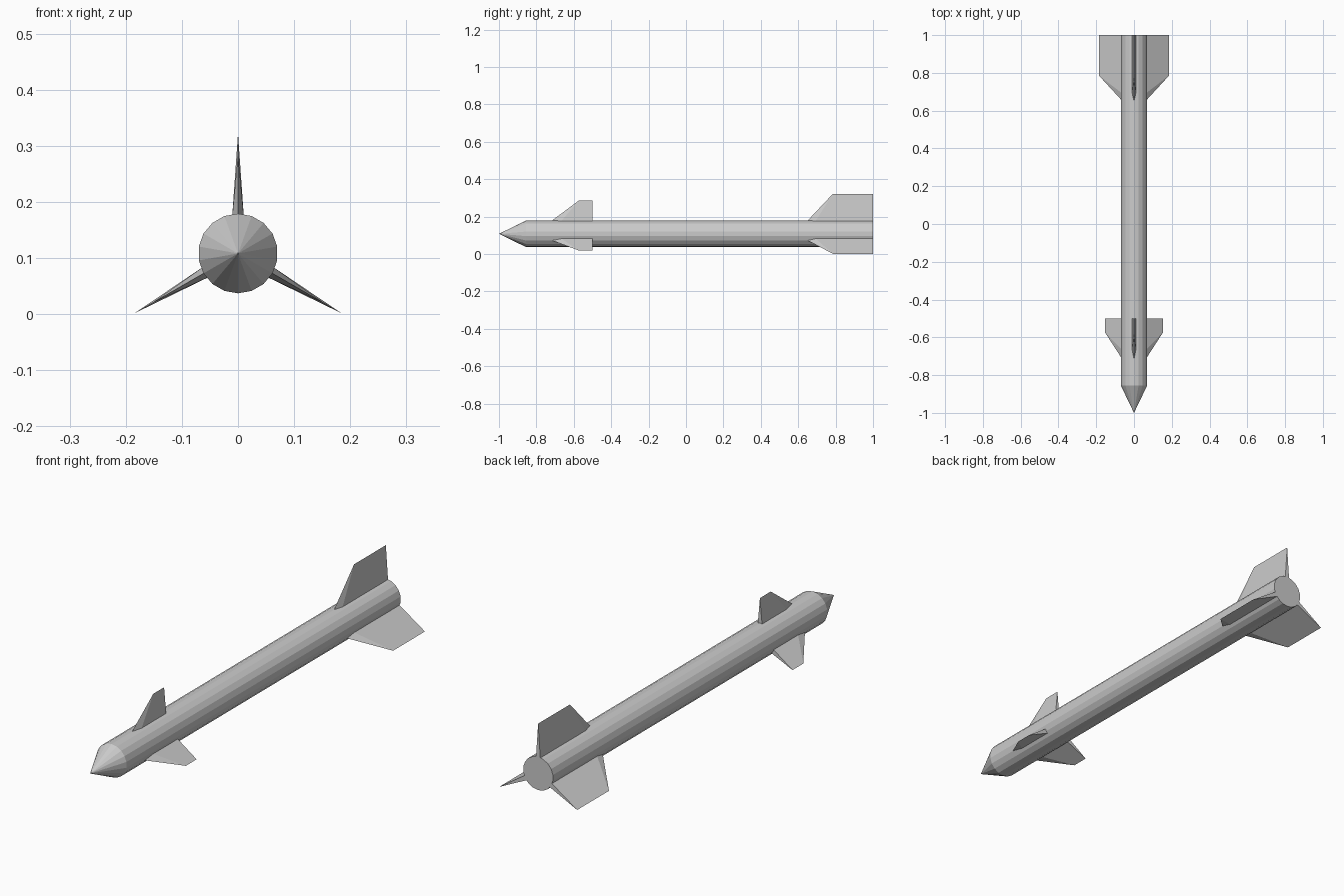
import bpy, bmesh
from math import radians, sin, cos, tau
from mathutils import Matrix, Vector

if "Cube" in bpy.data.objects:
    bpy.data.objects.remove(bpy.data.objects["Cube"])

AXIS_Z = 0.108      # height of the body axis
RADIUS = 0.071
SIDES = 18


def finish(name, bm):
    bmesh.ops.recalc_face_normals(bm, faces=bm.faces)
    mesh = bpy.data.meshes.new(name)
    bm.to_mesh(mesh)
    bm.free()
    obj = bpy.data.objects.new(name, mesh)
    bpy.context.collection.objects.link(obj)
    return obj


# Body tube with pointed nose and flat tail
bm = bmesh.new()
rings = []
for y in (-0.855, 1.0):
    rings.append([bm.verts.new((RADIUS * sin(tau * i / SIDES), y,
                                AXIS_Z + RADIUS * cos(tau * i / SIDES)))
                  for i in range(SIDES)])
tip = bm.verts.new((0, -1, AXIS_Z))
for i in range(SIDES):
    j = (i + 1) % SIDES
    bm.faces.new((rings[0][i], rings[0][j], rings[1][j], rings[1][i]))
    bm.faces.new((tip, rings[0][j], rings[0][i]))
bm.faces.new(rings[1])
finish("body", bm)


# Fin: wedge-nosed root section tapering to a sharp outer edge
def fin(name, angle, root_front, shoulder, tip_front, back, tip_r, half):
    root_r = 0.064
    bm = bmesh.new()
    root = [bm.verts.new((x, y, root_r)) for x, y in
            ((0, root_front), (half, shoulder), (half, back),
             (-half, back), (-half, shoulder))]
    a = bm.verts.new((0, tip_front, tip_r))
    b = bm.verts.new((0, back, tip_r))
    nose, rs, rb, lb, ls = root
    for f in ((nose, rs, a), (nose, a, ls), (rs, rb, b), (rs, b, a),
              (ls, a, b), (ls, b, lb), (rb, lb, b), root):
        bm.faces.new(f)
    bm.transform(Matrix.Translation((0, 0, AXIS_Z)) @ Matrix.Rotation(angle, 4, 'Y'))
    finish(name, bm)


# Three fins around the body, at the tail and behind the nose
for k, side in enumerate(("top", "right", "left")):
    turn = radians(120 * k)
    fin("tail_fin_" + side, turn, 0.644, 0.69, 0.785, 1.0, 0.2135, 0.0105)
    fin("front_fin_" + side, turn, -0.726, -0.67, -0.573, -0.5, 0.178, 0.0105)
